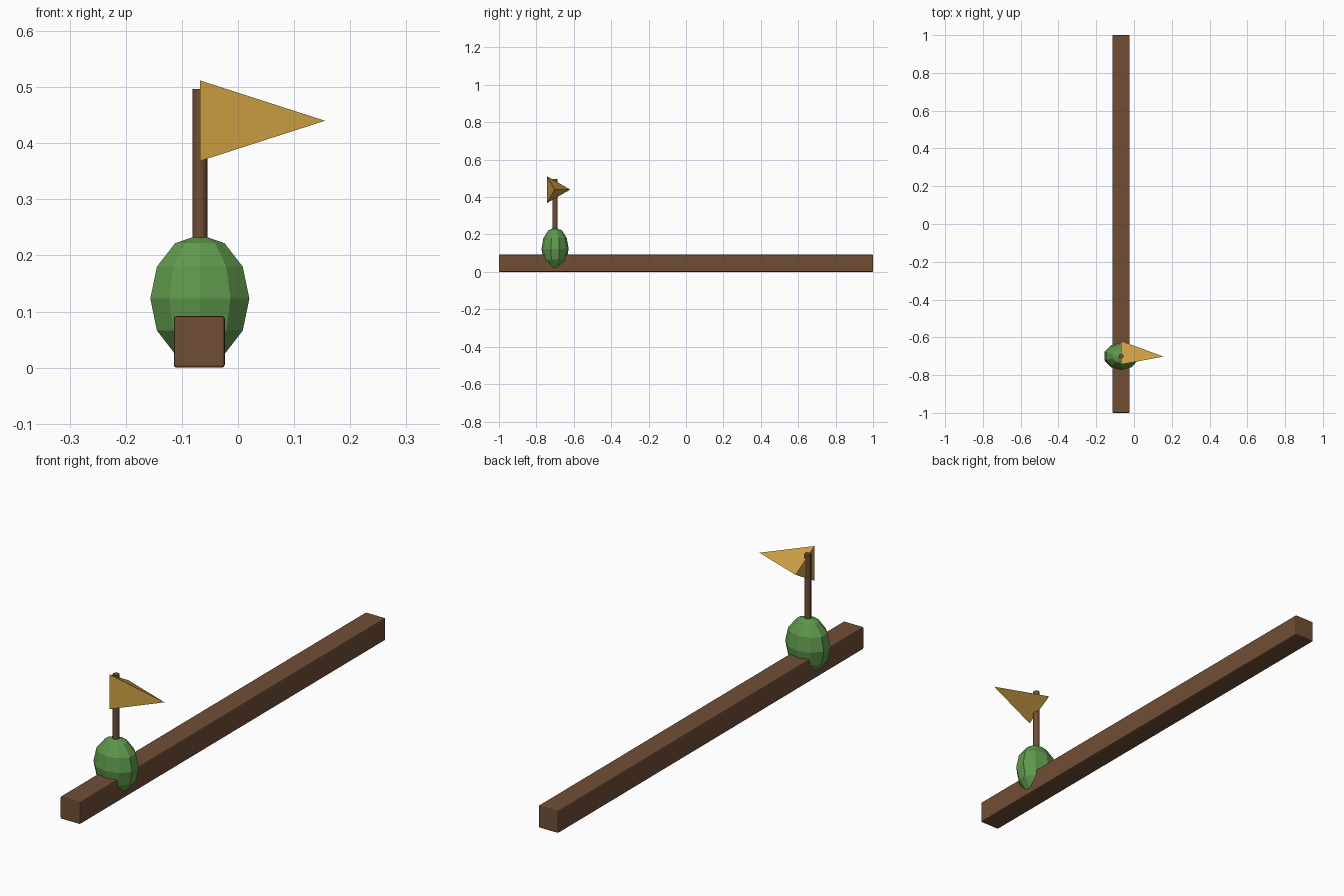
import bpy
import math
from mathutils import Matrix

if "Cube" in bpy.data.objects:
    bpy.data.objects.remove(bpy.data.objects["Cube"])

CX, CY = -0.068, -0.70  # axis shared by the bush, pole and pennant


def material(name, rgb):
    m = bpy.data.materials.new(name)
    m.diffuse_color = (*rgb, 1.0)
    m.use_nodes = True
    m.node_tree.nodes["Principled BSDF"].inputs["Base Color"].default_value = m.diffuse_color
    return m


wood = material("brown wood", (0.165, 0.076, 0.036))
leaf = material("leaf green", (0.115, 0.315, 0.072))
cloth = material("golden cloth", (0.63, 0.36, 0.06))


def finish(name, mat, smooth_angle=None):
    ob = bpy.context.object
    ob.name = name
    ob.data.materials.append(mat)
    if smooth_angle is not None:
        bpy.ops.object.shade_smooth_by_angle(angle=math.radians(smooth_angle))
    return ob


# Long beam with softened edges
bpy.ops.mesh.primitive_cube_add(size=1)
beam = finish("beam", wood)
beam.data.transform(Matrix.Diagonal((0.091, 2.0, 0.092, 1)))
beam.location = (-0.069, 0, 0.0475 - 0.0015)
bevel = beam.modifiers.new("soft edges", "BEVEL")
bevel.width = 0.005
bevel.segments = 2

# Ten-sided faceted bush, with a flat side facing left and right
bpy.ops.mesh.primitive_uv_sphere_add(segments=10, ring_count=6, radius=1)
bush = finish("bush", leaf)
# put a vertex column exactly on the +y axis before stretching
ring_vertex = max(bush.data.vertices, key=lambda v: v.co.x ** 2 + v.co.y ** 2)
turn = math.pi / 2 - math.atan2(ring_vertex.co.y, ring_vertex.co.x)
bush.data.transform(Matrix.Diagonal((0.0928, 0.0725, 0.114, 1))
                    @ Matrix.Rotation(turn, 4, "Z"))
bush.location = (CX, CY, 0.123)

# Flag pole
bpy.ops.mesh.primitive_cylinder_add(vertices=8, radius=0.0135, depth=0.297,
                                    location=(CX, CY, 0.3485))
finish("flag_pole", wood, 50)

# Three-sided pennant: pyramid lying along +x, one corner facing the back
bpy.ops.mesh.primitive_cone_add(vertices=3, radius1=0.083, radius2=0,
                                depth=0.223)
flag = finish("pennant", cloth)
corner = next(v for v in flag.data.vertices if v.co.z < 0)
turn = math.pi / 2 - math.atan2(corner.co.y, corner.co.x)
flag.data.transform(Matrix.Rotation(math.pi / 2, 4, "Y")
                    @ Matrix.Rotation(turn, 4, "Z"))
flag.location = (CX + 0.1115, CY - 0.002, 0.44)
